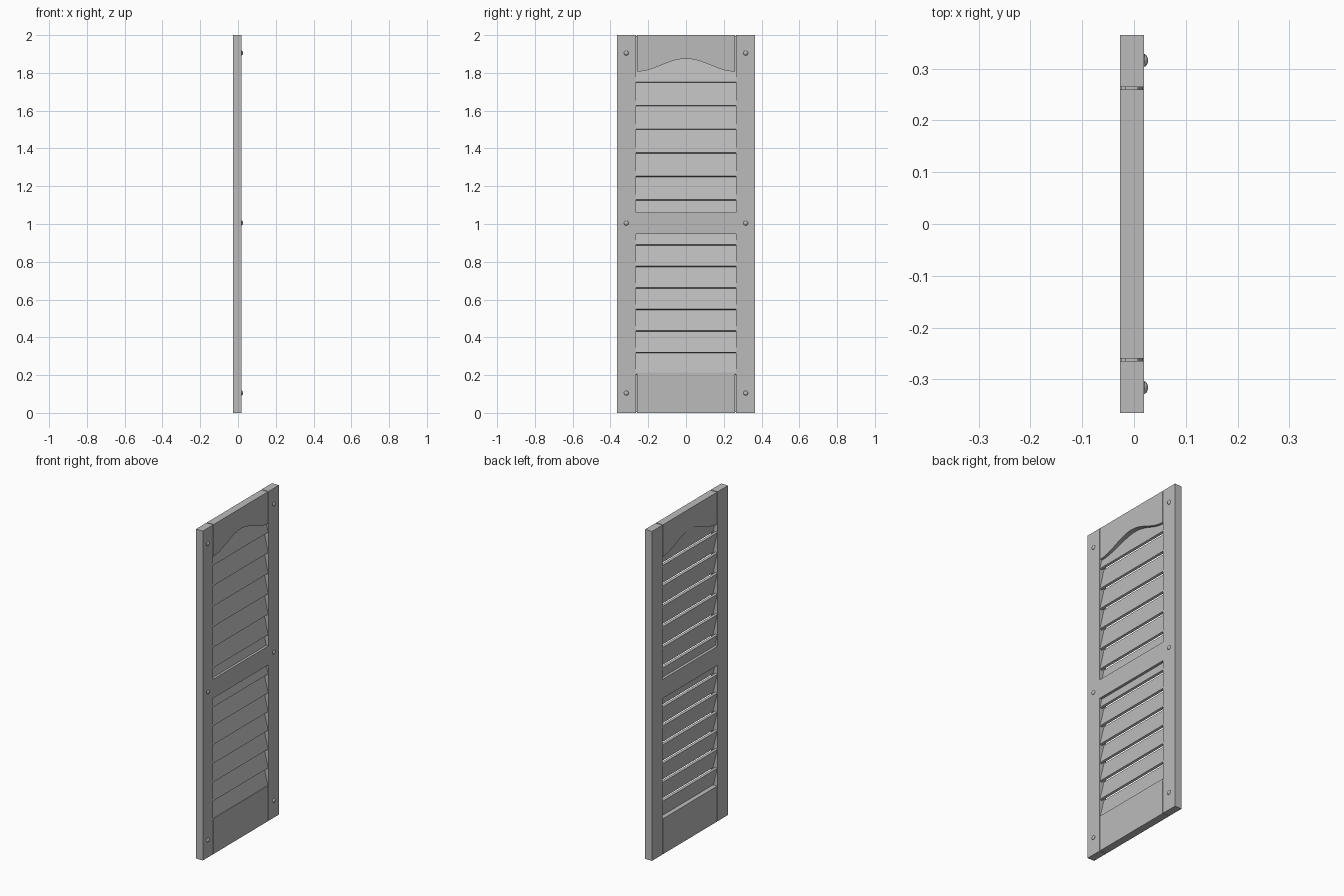
import bpy, bmesh, math
from mathutils import Matrix

cube = bpy.data.objects.get("Cube")
if cube:
    bpy.data.objects.remove(cube, do_unlink=True)

GREY = bpy.data.materials.new("painted_grey")
GREY.use_nodes = True
GREY.diffuse_color = (0.5, 0.5, 0.5, 1)
GREY.node_tree.nodes["Principled BSDF"].inputs["Base Color"].default_value = (0.5, 0.5, 0.5, 1)

BACK, FRONT = -0.027, 0.019      # thickness of the shutter along x
HEIGHT, HALF = 2.0, 0.365        # overall height and half width
INNER = 0.265                    # inner edge of the stiles
RAIL = 0.26                      # half width of the rails, leaving a fine joint


def finish(name, bm):
    bmesh.ops.recalc_face_normals(bm, faces=bm.faces)
    mesh = bpy.data.meshes.new(name)
    bm.to_mesh(mesh)
    bm.free()
    mesh.materials.append(GREY)
    obj = bpy.data.objects.new(name, mesh)
    bpy.context.collection.objects.link(obj)
    return obj


def prism(name, outline, offset):
    """Extrude a closed outline of 3D points along an offset."""
    bm = bmesh.new()
    face = bm.faces.new([bm.verts.new(p) for p in outline])
    new = bmesh.ops.extrude_face_region(bm, geom=[face])["geom"]
    verts = [v for v in new if isinstance(v, bmesh.types.BMVert)]
    bmesh.ops.translate(bm, verts=verts, vec=offset)
    return finish(name, bm)


def board(name, x0, x1, y0, y1, z0, z1):
    return prism(name, [(x0, y0, z0), (x0, y1, z0), (x0, y1, z1), (x0, y0, z1)],
                 (x1 - x0, 0, 0))


# Upright stiles
board("left_stile", BACK, FRONT, INNER, HALF, 0, HEIGHT)
board("right_stile", BACK, FRONT, -HALF, -INNER, 0, HEIGHT)

# Bottom and middle rails, with thin tenons closing the joints
board("bottom_rail", BACK, FRONT, -RAIL, RAIL, 0, 0.215)
board("middle_rail", BACK, FRONT, -INNER, INNER, 0.947, 1.062)
for side, name in ((1, "left"), (-1, "right")):
    y0, y1 = sorted((side * (RAIL - 0.002), side * (INNER + 0.002)))
    board(name + "_bottom_tenon", -0.016, 0.008, y0, y1, 0.004, 0.213)
    board(name + "_top_tenon", -0.016, 0.008, y0, y1, 1.81, HEIGHT - 0.004)

# Top rail with a bell-shaped lower edge
STEPS = 24
arch = []
for i in range(STEPS + 1):
    y = -RAIL + 2 * RAIL * i / STEPS
    arch.append((BACK, y, 1.807 + 0.034 * (1 + math.cos(math.pi * y / RAIL))))
prism("top_rail", arch + [(BACK, RAIL, HEIGHT), (BACK, -RAIL, HEIGHT)],
      (FRONT - BACK, 0, 0))


# Tilted louvre slats: lower edge forward, upper edge at the back
def slats(name, top, pitch, count):
    for i in range(count):
        low = top - i * pitch
        high = low + pitch + 0.008
        outline = [(0.017, -INNER, low + 0.004), (-0.012, -INNER, high),
                   (-0.025, -INNER, high - 0.004), (0.004, -INNER, low)]
        prism(f"{name}_slat_{i + 1}", outline, (0, 2 * INNER, 0))


slats("upper", 1.748, 0.1245, 7)
slats("lower", 0.887, 0.114, 7)

# Domed screw heads on the front face of the stiles
for side, name in ((1, "left"), (-1, "right")):
    for z, level in ((0.105, "bottom"), (1.005, "middle"), (1.905, "top")):
        bm = bmesh.new()
        bmesh.ops.create_uvsphere(bm, u_segments=16, v_segments=10, radius=1)
        bmesh.ops.bisect_plane(bm, geom=bm.verts[:] + bm.edges[:] + bm.faces[:],
                               plane_co=(0, 0, 0), plane_no=(0, 0, 1), clear_inner=True)
        bm.transform(Matrix.Translation((FRONT, side * 0.316, z))
                     @ Matrix.Rotation(math.pi / 2, 4, "Y")
                     @ Matrix.Diagonal((0.0125, 0.0125, 0.008, 1)))
        screw = finish(f"{name}_{level}_screw", bm)
        for poly in screw.data.polygons:
            poly.use_smooth = True
